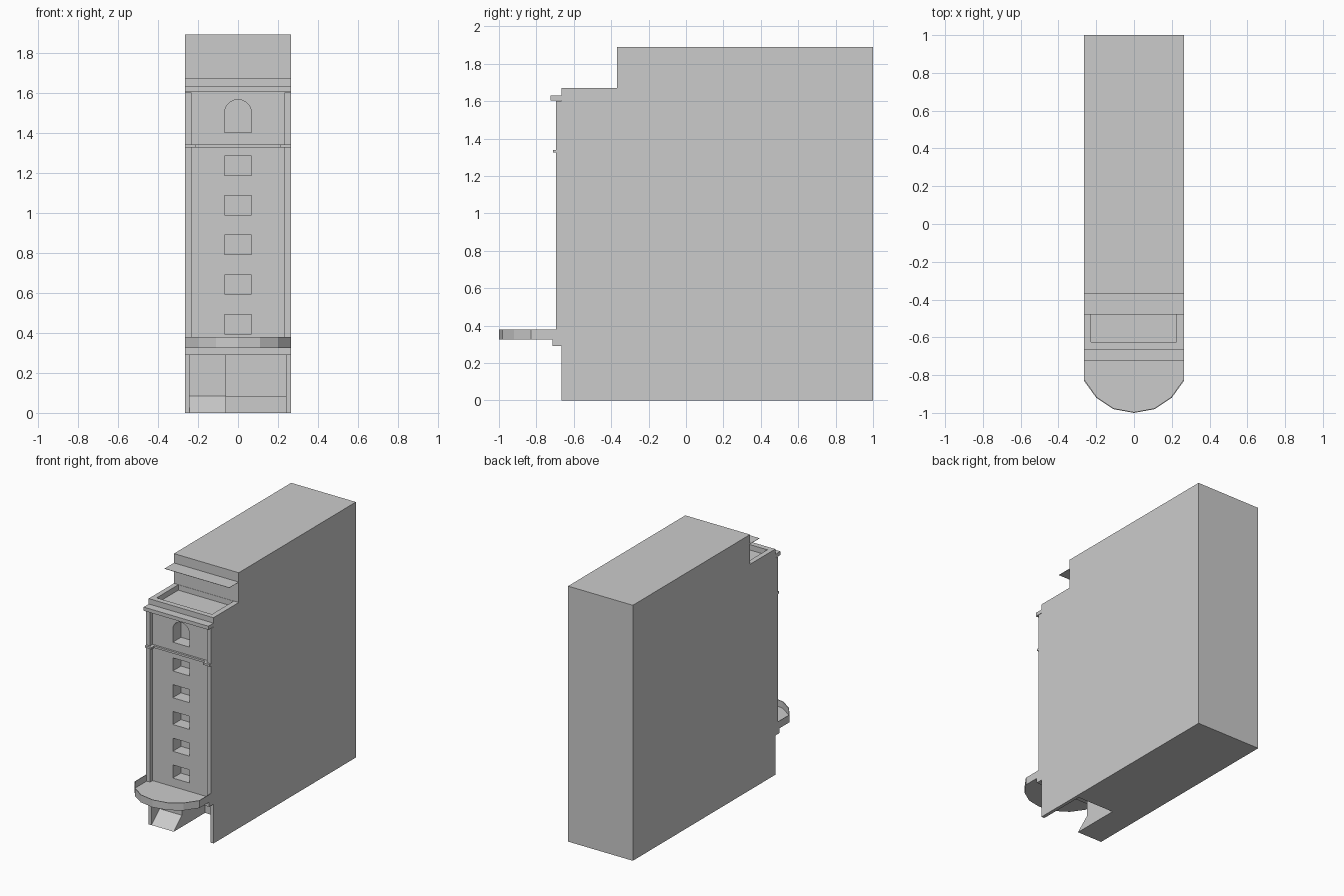
import bpy
import math

if "Cube" in bpy.data.objects:
    bpy.data.objects.remove(bpy.data.objects["Cube"])

W = 0.265  # half width of the building


def prism(name, pts, axis, a, b):
    """Extrude a closed 2D profile from a to b along x, y or z."""
    def place(p, t):
        return {'x': (t, p[0], p[1]), 'y': (p[0], t, p[1]), 'z': (p[0], p[1], t)}[axis]
    n = len(pts)
    verts = [place(p, a) for p in pts] + [place(p, b) for p in pts]
    faces = [tuple(range(n))[::-1], tuple(range(n, 2 * n))]
    faces += [(i, (i + 1) % n, n + (i + 1) % n, n + i) for i in range(n)]
    mesh = bpy.data.meshes.new(name)
    mesh.from_pydata(verts, [], faces)
    obj = bpy.data.objects.new(name, mesh)
    bpy.context.collection.objects.link(obj)
    # consistent outward normals
    import bmesh
    bm = bmesh.new()
    bm.from_mesh(mesh)
    bmesh.ops.recalc_face_normals(bm, faces=bm.faces)
    bm.to_mesh(mesh)
    bm.free()
    return obj


def box(name, x0, x1, y0, y1, z0, z1):
    return prism(name, [(x0, y0), (x1, y0), (x1, y1), (x0, y1)], 'z', z0, z1)


def cut(target, cutter):
    mod = target.modifiers.new("cut", 'BOOLEAN')
    mod.operation = 'DIFFERENCE'
    mod.solver = 'EXACT'
    mod.object = cutter
    bpy.context.view_layer.objects.active = target
    bpy.ops.object.modifier_apply(modifier=mod.name)
    bpy.data.objects.remove(cutter)


# Main block with the set-back top storey
body = prism("building_body", [(-0.665, 0), (1, 0), (1, 1.89), (-0.37, 1.89),
                               (-0.37, 1.67), (-0.665, 1.67)], 'x', -W, W)

# Window recesses, five rectangular and one arched
for i in range(5):
    z = 0.395 + i * 0.198
    cut(body, box("window_cutter", -0.068, 0.067, -0.8, -0.57, z, z + 0.097))
arch = [(-0.068, 1.4), (0.067, 1.4)]
arch += [(0.0675 * math.cos(math.pi * k / 12), 1.497 + 0.0675 * math.sin(math.pi * k / 12))
         for k in range(13)]
cut(body, prism("arch_cutter", arch, 'y', -0.8, -0.57))

# Roof well behind the parapet
cut(body, box("roof_well_cutter", -0.228, 0.225, -0.625, -0.372, 1.63, 1.8))

# Street level recess: shallow entry on the left, deep shop on the right
shop = [(-0.243, -0.8), (0.24, -0.8), (0.24, -0.27), (-0.06, -0.27),
        (-0.06, -0.57), (-0.243, -0.57)]
cut(body, prism("shop_cutter", shop, 'z', -0.1, 0.29))
box("shop_plinth", -0.06, 0.24, -0.30, -0.27, 0, 0.085)
prism("entry_ramp", [(-0.665, 0), (-0.57, 0), (-0.57, 0.085)], 'x', -0.243, -0.06)

# Band over the shop
box("shop_band", -W, W, -0.715, -0.66, 0.29, 0.325)

# Balcony floor and its thin curved rim
outer = [(-W, -0.665), (-W, -0.83), (-0.2, -0.92), (-0.11, -0.98), (0, -1),
         (0.11, -0.98), (0.2, -0.92), (W, -0.83), (W, -0.665)]
prism("balcony_floor", outer, 'z', 0.325, 0.332)
inner = [(x * 0.985, y if i in (0, 8) else y + 0.005) for i, (x, y) in enumerate(outer)]
prism("balcony_rim", outer + inner[::-1], 'z', 0.325, 0.38)

# Pilasters with the belt course breaking forward around them
for side, label in ((-1, "left"), (1, "right")):
    def strip(name, inner_x, y, z0, z1):
        xs = sorted((side * inner_x, side * W))
        box(f"{label}_{name}", xs[0], xs[1], y, -0.66, z0, z1)
    strip("pilaster", 0.233, -0.695, 0.325, 1.6)
    strip("belt_end", 0.21, -0.71, 1.325, 1.34)
box("belt_course", -0.21, 0.21, -0.68, -0.66, 1.325, 1.34)

# Cornice under the parapet and the thin canopy of the top storey
box("cornice", -W, W, -0.725, -0.66, 1.603, 1.63)
box("top_canopy", -W, W, -0.48, -0.365, 1.819, 1.821)
